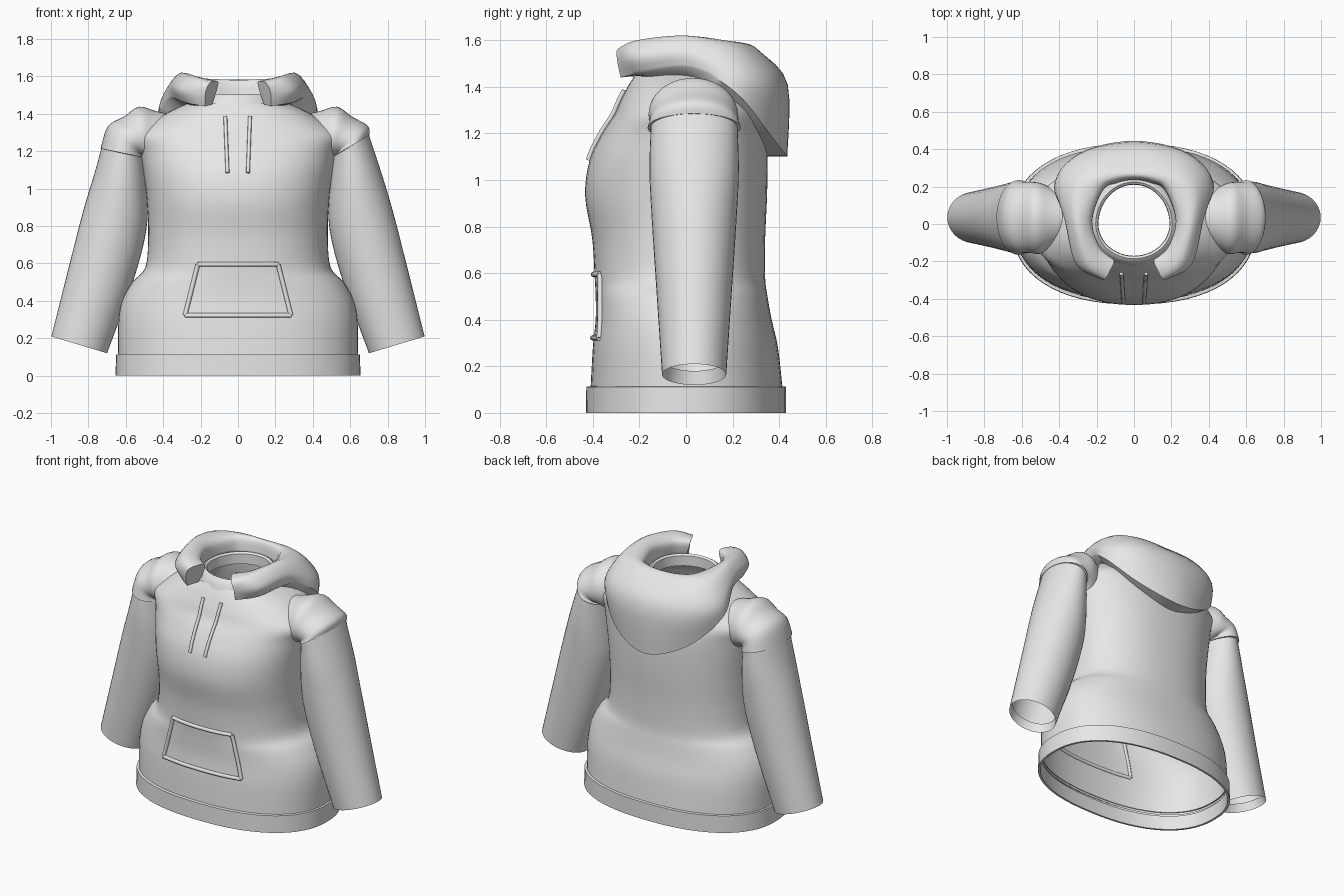
import bpy, bmesh, math
from mathutils import Vector

if "Cube" in bpy.data.objects:
    bpy.data.objects.remove(bpy.data.objects["Cube"])

cloth = bpy.data.materials.new("light grey cloth")
cloth.diffuse_color = (0.8, 0.8, 0.8, 1)
cloth.use_nodes = True
cloth.node_tree.nodes["Principled BSDF"].inputs["Base Color"].default_value = cloth.diffuse_color


def smooth_rows(rows, steps):
    """Catmull-Rom through rows of numbers."""
    out = []
    n = len(rows)
    for i in range(n - 1):
        p0, p1, p2, p3 = (rows[max(i - 1, 0)], rows[i], rows[i + 1], rows[min(i + 2, n - 1)])
        for k in range(steps):
            t = k / steps
            out.append([0.5 * (2 * b + (c - a) * t + (2 * a - 5 * b + 4 * c - d) * t * t
                               + (3 * b - a - 3 * c + d) * t ** 3)
                        for a, b, c, d in zip(p0, p1, p2, p3)])
    out.append(list(rows[-1]))
    return out


def loft(name, rings, caps=False, angle=40):
    bm = bmesh.new()
    vs = [[bm.verts.new(p) for p in r] for r in rings]
    n = len(vs[0])
    for a, b in zip(vs, vs[1:]):
        for i in range(n):
            j = (i + 1) % n
            bm.faces.new((a[i], a[j], b[j], b[i]))
    if caps:
        bm.faces.new(vs[0][::-1])
        bm.faces.new(vs[-1])
    bmesh.ops.recalc_face_normals(bm, faces=bm.faces)
    me = bpy.data.meshes.new(name)
    bm.to_mesh(me)
    bm.free()
    me.materials.append(cloth)
    ob = bpy.data.objects.new(name, me)
    bpy.context.collection.objects.link(ob)
    bpy.context.view_layer.objects.active = ob
    ob.select_set(True)
    bpy.ops.object.shade_smooth_by_angle(angle=math.radians(angle))
    ob.select_set(False)
    return ob


EXP = 2.3


def oval(z, hx, front, back, n=64, e=EXP):
    pts = []
    for i in range(n):
        a = 2 * math.pi * i / n
        c, s = math.cos(a), math.sin(a)
        x = hx * math.copysign(abs(c) ** (2 / e), c)
        y = (back if s > 0 else front) * math.copysign(abs(s) ** (2 / e), s)
        pts.append((x, y, z))
    return pts


# Body: height, half width, front depth, back depth
body_keys = [
    (0.10, .640, .410, .415), (0.28, .640, .400, .395), (0.40, .620, .388, .368),
    (0.50, .565, .388, .350), (0.58, .495, .392, .340), (0.75, .480, .403, .340),
    (0.93, .487, .433, .348), (1.08, .505, .415, .350), (1.20, .525, .360, .345),
    (1.28, .550, .308, .325), (1.34, .480, .282, .305), (1.41, .370, .245, .280),
    (1.455, .270, .215, .250)]
body_rows = smooth_rows(body_keys, 4)
loft("body", [oval(*r) for r in body_rows])

# Neck collar with a turned-in rim
loft("neck_collar", [oval(z, r, r - .02, r + .02, 48, 2) for z, r in
                     ((1.43, .25), (1.47, .235), (1.495, .22), (1.505, .205),
                      (1.495, .192), (1.43, .19))])

# Hem band
loft("hem_band", [oval(*r) for r in (
    (0.115, .632, .405, .408), (0.112, .652, .428, .430), (0.0, .655, .430, .430),
    (0.0, .640, .417, .417), (0.09, .632, .408, .408))], angle=30)


def front_y(x, z):
    """Depth of the body's front at a given point."""
    for a, b in zip(body_rows, body_rows[1:]):
        if a[0] <= z <= b[0]:
            t = (z - a[0]) / (b[0] - a[0])
            hx = a[1] + (b[1] - a[1]) * t
            f = a[2] + (b[2] - a[2]) * t
            return -f * max(0, 1 - abs(x / hx) ** EXP) ** (1 / EXP)
    return -0.4


def trim(name, corners, r, lift, steps=10):
    """Round trim laid on the body front along straight runs."""
    for k, ((x0, z0), (x1, z1)) in enumerate(zip(corners, corners[1:])):
        path = []
        for i in range(steps + 1):
            t = i / steps
            x, z = x0 + (x1 - x0) * t, z0 + (z1 - z0) * t
            path.append(Vector((x, front_y(x, z) - lift, z)))
        rings = []
        for i, p in enumerate(path):
            d = (path[min(i + 1, steps)] - path[max(i - 1, 0)]).normalized()
            side = d.cross(Vector((0, 1, 0))).normalized()
            up = side.cross(d)
            rings.append([p + r * (math.cos(a) * side + math.sin(a) * up)
                          for a in [math.tau * j / 8 for j in range(8)]])
        loft(f"{name}_{k + 1}", rings, True, 50)


# Pocket frame and drawstrings
trim("pocket_edge", [(-.215, .595), (.215, .595), (.283, .322), (-.283, .322), (-.215, .595)],
     .012, .004)
trim("left_drawstring", [(-.068, 1.385), (-.056, 1.085)], .010, .008)
trim("right_drawstring", [(.064, 1.385), (.053, 1.085)], .010, .008)


def tube(name, keys, side, steps=4, n=40, lip=None):
    """Sections: outer x,z, inner x,z, half depth, centre y."""
    rows = smooth_rows(keys, steps)
    if lip:
        rows.append(lip)
    rings = []
    for ox, oz, ix, iz, hy, cy in rows:
        ring = []
        for i in range(n):
            a = math.tau * i / n
            c, s = math.cos(a), math.sin(a)
            ring.append((side * ((ox + ix) / 2 + (ox - ix) / 2 * c), cy + hy * s,
                         (oz + iz) / 2 + (oz - iz) / 2 * c))
        rings.append(ring)
    loft(name, rings)


# Sleeves and shoulder caps
for label, side, end in (("left", -1, (.735, 1.215)), ("right", 1, (.702, 1.285))):
    tube(label + "_sleeve", [
        (end[0] - .012, end[1] + .03, .50, 1.18, .185, .035),
        (.765, 1.09, .485, 1.00, .192, .035), (.828, .88, .490, .78, .182, .035),
        (.905, .58, .562, .50, .163, .035), (.998, .21, .70, .12, .138, .035)],
        side, lip=(.975, .26, .70, .18, .125, .035))
    tube(label + "_shoulder", [
        (.33, 1.39, .40, 1.12, .12, .03), (.44, 1.415, .45, 1.12, .165, .03),
        (.53, 1.438, .48, 1.13, .19, .03), (.61, 1.385, .49, 1.15, .19, .035),
        (.695, 1.335, .50, 1.165, .19, .035), (*end, .495, 1.165, .20, .035)],
        side, lip=(end[0] - .015, end[1] - .005, .505, 1.165, .185, .035))

# Hood: cross-sections from the front end round to the back centre
hood_keys = [
    [(.125, -.19, 1.49), (.105, -.20, 1.57), (.150, -.29, 1.565), (.175, -.295, 1.51), (.175, -.28, 1.44), (.14, -.21, 1.45)],
    [(.195, -.12, 1.49), (.185, -.13, 1.575), (.245, -.21, 1.60), (.31, -.215, 1.53), (.29, -.19, 1.46), (.22, -.13, 1.44)],
    [(.225, .02, 1.49), (.230, .02, 1.58), (.305, .00, 1.62), (.365, .01, 1.55), (.365, .03, 1.48), (.27, .03, 1.43)],
    [(.165, .18, 1.49), (.180, .19, 1.58), (.310, .20, 1.585), (.405, .24, 1.46), (.425, .22, 1.37), (.34, .17, 1.33)],
    [(.09, .22, 1.49), (.100, .24, 1.58), (.190, .30, 1.56), (.270, .385, 1.42), (.265, .365, 1.19), (.24, .29, 1.19)],
    [(.0, .235, 1.49), (.0, .255, 1.58), (.0, .325, 1.545), (.0, .437, 1.41), (.0, .435, 1.10), (.0, .35, 1.10)]]
hood_keys += [[(-x, y, z) for x, y, z in k] for k in hood_keys[-2::-1]]
hood_flat = [[v for p in smooth_rows(k[:5], 4) + [k[5]] for v in p] for k in hood_keys]
loft("hood", [[r[i:i + 3] for i in range(0, len(r), 3)] for r in smooth_rows(hood_flat, 6)],
     True, 50)
